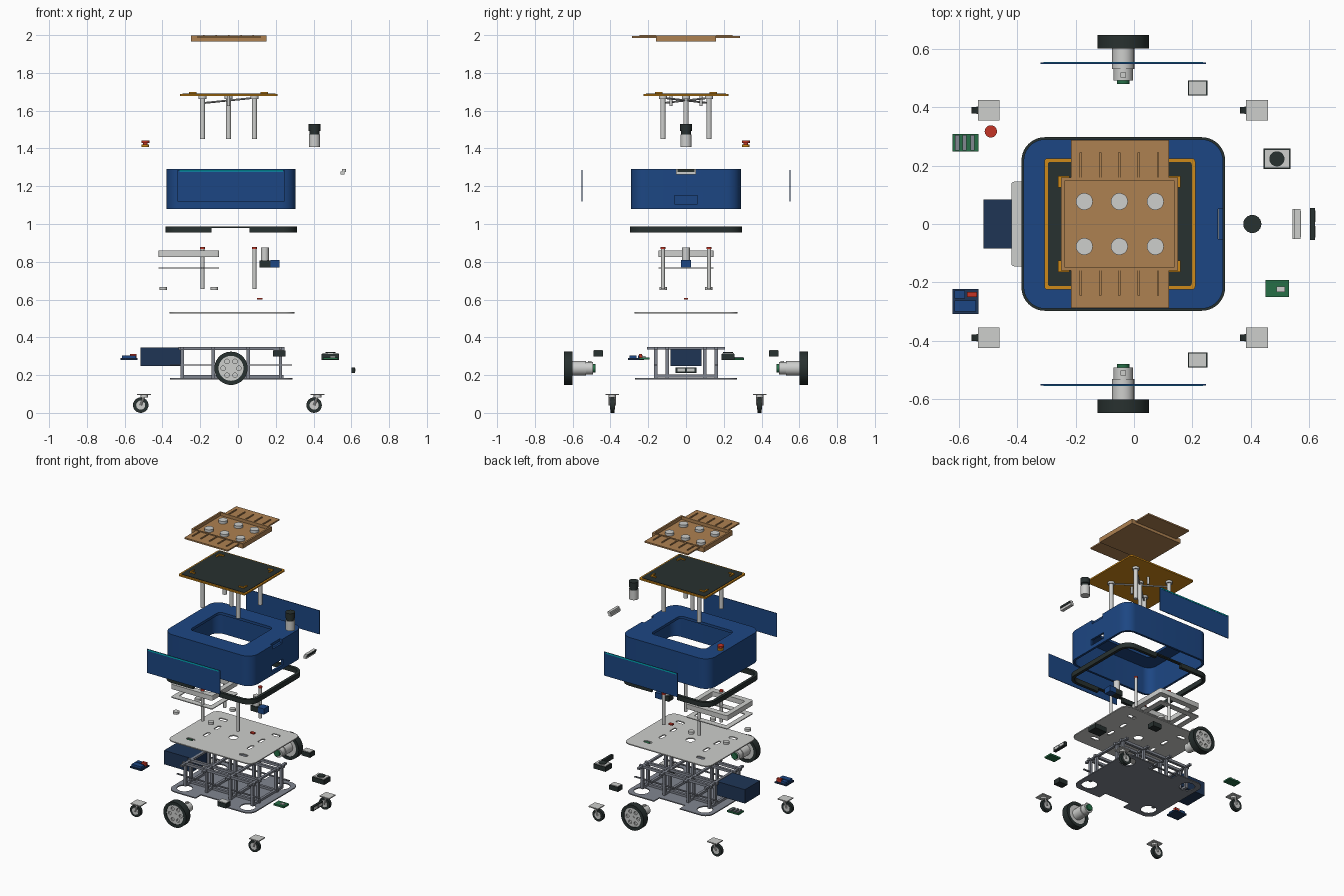
import bpy, bmesh, math
from mathutils import Matrix, Vector

if "Cube" in bpy.data.objects:
    bpy.data.objects.remove(bpy.data.objects["Cube"])


def mat(name, r, g, b):
    m = bpy.data.materials.new(name)
    m.diffuse_color = (*[(c / 255) ** 2.2 for c in (r, g, b)], 1)
    m.use_nodes = True
    m.node_tree.nodes["Principled BSDF"].inputs["Base Color"].default_value = m.diffuse_color
    return m


BLUE = mat("shell blue", 34, 72, 130)
NAVY = mat("dark navy", 36, 56, 86)
BLACK = mat("charcoal", 44, 52, 51)
LIGHT = mat("light grey", 204, 205, 203)
STEEL = mat("steel grey", 128, 133, 143)
TAN = mat("tan", 172, 128, 82)
ORANGE = mat("orange", 206, 136, 30)
RED = mat("red", 196, 56, 42)
GREEN = mat("board green", 42, 110, 72)
CYAN = mat("cyan", 0, 185, 195)


def add(name, bm, m, smooth=False):
    me = bpy.data.meshes.new(name)
    bm.to_mesh(me)
    bm.free()
    me.materials.append(m)
    ob = bpy.data.objects.new(name, me)
    bpy.context.collection.objects.link(ob)
    if smooth:
        bpy.ops.object.select_all(action='DESELECT')
        ob.select_set(True)
        bpy.context.view_layer.objects.active = ob
        bpy.ops.object.shade_smooth_by_angle(angle=math.radians(35))
    return ob


def box(name, m, x0, x1, y0, y1, z0, z1):
    bm = bmesh.new()
    bmesh.ops.create_cube(bm, size=1)
    for v in bm.verts:
        v.co = ((x0 + x1) / 2 + v.co.x * (x1 - x0), (y0 + y1) / 2 + v.co.y * (y1 - y0),
                (z0 + z1) / 2 + v.co.z * (z1 - z0))
    return add(name, bm, m)


def rod(name, m, a, b, r, seg=24):
    a, b = Vector(a), Vector(b)
    bm = bmesh.new()
    bmesh.ops.create_cone(bm, cap_ends=True, segments=seg, radius1=r, radius2=r, depth=(b - a).length)
    rot = (b - a).to_track_quat('Z', 'Y').to_matrix().to_4x4()
    bm.transform(Matrix.Translation((a + b) / 2) @ rot)
    return add(name, bm, m, True)


def rrect(x0, x1, y0, y1, r=0.0, n=8):
    if r == 0:
        return [(x0, y0), (x1, y0), (x1, y1), (x0, y1)]
    pts = []
    for k, (cx, cy) in enumerate([(x1 - r, y1 - r), (x0 + r, y1 - r), (x0 + r, y0 + r), (x1 - r, y0 + r)]):
        for i in range(n + 1):
            t = math.pi / 2 * (k + i / n)
            pts.append((cx + r * math.cos(t), cy + r * math.sin(t)))
    return pts


def circle(cx, cy, r, n=32):
    return [(cx + r * math.cos(2 * math.pi * i / n), cy + r * math.sin(2 * math.pi * i / n)) for i in range(n)]


def plate(name, m, loops, z0, z1, xf=None):
    """Flat sheet from one outline plus hole outlines."""
    cu = bpy.data.curves.new(name, 'CURVE')
    cu.dimensions, cu.fill_mode, cu.extrude = '2D', 'BOTH', (z1 - z0) / 2
    for pts in loops:
        s = cu.splines.new('POLY')
        s.points.add(len(pts) - 1)
        s.use_cyclic_u = True
        for p, (x, y) in zip(s.points, pts):
            p.co = (x, y, 0, 1)
    tmp = bpy.data.objects.new(name + "_curve", cu)
    bpy.context.collection.objects.link(tmp)
    me = bpy.data.meshes.new_from_object(tmp.evaluated_get(bpy.context.evaluated_depsgraph_get()))
    bpy.data.objects.remove(tmp)
    bm = bmesh.new()
    bm.from_mesh(me)
    bmesh.ops.remove_doubles(bm, verts=bm.verts, dist=1e-5)
    bmesh.ops.recalc_face_normals(bm, faces=bm.faces)
    bm.transform((xf or Matrix()) @ Matrix.Translation((0, 0, (z0 + z1) / 2)))
    for f in bm.faces:
        f.material_index = 0
    return add(name, bm, m, True)


def cut(ob, *b):
    c = box("cutter", BLACK, *b)
    c.hide_render = True
    mod = ob.modifiers.new("cut", 'BOOLEAN')
    mod.operation, mod.object = 'DIFFERENCE', c
    bpy.context.view_layer.objects.active = ob
    bpy.ops.object.modifier_apply(modifier=mod.name)
    bpy.data.objects.remove(c)


CX = -0.05
CORNERS = [(x, y) for x in (-0.188, 0.087) for y in (-0.122, 0.122)]

# Cargo tray with wings, ribs and pads
box("tray_floor", TAN, -0.25, 0.15, -0.16, 0.16, 1.965, 1.975)
plate("tray_rim", TAN, [rrect(-0.25, 0.15, -0.16, 0.16), rrect(-0.238, 0.138, -0.148, 0.148)], 1.975, 1.997)
for s in (-1, 1):
    ya, yb = sorted((s * 0.16, s * 0.287))
    box("tray_wing", TAN, -0.215, 0.12, ya, yb, 1.984, 1.994)
    for i in range(5):
        x = -0.182 + i * 0.066
        ya, yb = sorted((s * 0.16, s * 0.245))
        box("wing_rib", TAN, x - 0.004, x + 0.004, ya, yb, 1.994, 2.0)
    for x in (-0.17, CX, 0.073):
        rod("tray_pad", LIGHT, (x, s * 0.077, 1.975), (x, s * 0.077, 1.993), 0.029)

# Top deck on posts with cross braces
plate("deck", ORANGE, [rrect(-0.307, 0.21, -0.225, 0.225, 0.012, 3)], 1.677, 1.687)
plate("deck_mat", BLACK, [rrect(-0.295, 0.198, -0.213, 0.213, 0.01, 3)], 1.687, 1.690)
for sx in (-1, 1):
    for sy in (-1, 1):
        xo, yo = CX + sx * 0.21, sy * 0.165
        box("corner_guide", ORANGE, *sorted((xo, xo - sx * 0.04)), *sorted((yo, yo - sy * 0.01)), 1.69, 1.698)
        box("corner_guide", ORANGE, *sorted((xo, xo - sx * 0.01)), *sorted((yo, yo - sy * 0.04)), 1.69, 1.698)
for x, y in CORNERS + [(CX, 0)]:
    rod("deck_post", LIGHT, (x, y, 1.45), (x, y, 1.677), 0.014)
    rod("post_collar", LIGHT, (x, y, 1.662), (x, y, 1.677), 0.022)
for s in (-1, 1):
    rod("deck_brace", LIGHT, (-0.188, -0.122 * s, 1.64), (0.087, 0.122 * s, 1.668), 0.005, 8)
    rod("deck_clip", LIGHT, (CX, s * 0.08, 1.625), (CX, s * 0.08, 1.677), 0.008, 12)

# Scanner and stop button
rod("scanner_base", LIGHT, (0.405, 0, 1.408), (0.405, 0, 1.475), 0.03)
rod("scanner_neck", BLACK, (0.405, 0, 1.475), (0.405, 0, 1.495), 0.026)
rod("scanner_head", BLACK, (0.405, 0, 1.492), (0.405, 0, 1.53), 0.031)
rod("button_base", ORANGE, (-0.49, 0.317, 1.408), (-0.49, 0.317, 1.422), 0.02)
rod("button_stem", RED, (-0.49, 0.317, 1.422), (-0.49, 0.317, 1.43), 0.012)
rod("button_cap", RED, (-0.49, 0.317, 1.428), (-0.49, 0.317, 1.441), 0.021)

# Body shell: wall and roof
outer = rrect(-0.378, 0.305, -0.29, 0.29, 0.075, 10)
wall = plate("shell_wall", BLUE, [outer, rrect(-0.363, 0.29, -0.275, 0.275, 0.06, 10)], 1.08, 1.272)
cut(wall, 0.25, 0.35, -0.06, 0.06, 1.107, 1.15)
cut(wall, 0.287, 0.35, -0.052, 0.052, 1.262, 1.3)
roof = plate("shell_roof", BLUE, [outer, rrect(-0.26, 0.16, -0.165, 0.165, 0.03, 5)], 1.272, 1.29)
cut(roof, 0.287, 0.35, -0.052, 0.052, 1.262, 1.3)

# Side panels with light strips
for s in (-1, 1):
    box("side_panel", BLUE, -0.32, 0.247, s * 0.55 - 0.002, s * 0.55 + 0.002, 1.12, 1.287)
    box("light_strip", CYAN, -0.31, 0.237, s * 0.552 - 0.002, s * 0.552 + 0.002, 1.277, 1.285)

# Rear handle
box("handle", LIGHT, 0.543, 0.565, -0.052, 0.052, 1.262, 1.278)
box("handle_top", LIGHT, 0.55, 0.57, -0.052, 0.052, 1.278, 1.292)
box("handle_face", BLACK, 0.57, 0.572, -0.045, 0.045, 1.276, 1.29)

# Bumper ring, thinned above the wheels
bumper = plate("bumper", BLACK, [rrect(-0.385, 0.312, -0.297, 0.297, 0.08, 10),
                                 rrect(-0.365, 0.292, -0.277, 0.277, 0.062, 10)], 0.955, 0.988)
cut(bumper, -0.14, 0.06, -0.4, 0.4, 0.9, 0.98)

# Battery bay frames, feet and tie rods
bay = [rrect(-0.42, -0.1, -0.145, 0.145, 0.01, 3), rrect(-0.385, -0.135, -0.105, 0.105, 0.01, 3)]
plate("bay_frame", LIGHT, bay, 0.826, 0.86)
plate("bay_gasket", LIGHT, bay, 0.764, 0.77)
for x in (-0.395, -0.125):
    for y in (-0.12, 0.12):
        rod("bay_foot", LIGHT, (x, y, 0.65), (x, y, 0.667), 0.02)
for x, y in CORNERS:
    rod("tie_rod", LIGHT, (x, y, 0.655), (x, y, 0.87), 0.01, 16)
    rod("rod_cap", RED, (x, y, 0.868), (x, y, 0.878), 0.013, 16)

# Lift motor and limit switch
rod("lift_motor", LIGHT, (0.142, 0, 0.805), (0.142, 0, 0.876), 0.021)
box("lift_gearbox", BLACK, 0.115, 0.172, -0.025, 0.025, 0.77, 0.807)
box("lift_driver", BLUE, 0.172, 0.22, -0.027, 0.027, 0.77, 0.81)
box("limit_switch", RED, 0.1, 0.13, -0.01, 0.01, 0.6, 0.609)

# Mid deck with cable slots
slots = [rrect(x - 0.03, x + 0.03, y - 0.014, y + 0.014, 0.013, 5) for x in (-0.24, 0.17) for y in (-0.18, 0.18)]
slots += [rrect(x - 0.012, x + 0.012, y - 0.03, y + 0.03, 0.011, 5) for x in (-0.2, 0.14) for y in (-0.06, 0.06)]
plate("mid_deck", LIGHT, [rrect(-0.363, 0.298, -0.272, 0.272, 0.05), circle(-0.035, 0, 0.03)] + slots, 0.527, 0.534)

# Base plate with wheel notches and caster openings
base = plate("base_plate", STEEL, [rrect(-0.36, 0.288, -0.27, 0.27, 0.06)] +
             [circle(x, y, 0.05) for x in (-0.28, 0.21) for y in (-0.19, 0.19)], 0.178, 0.185)
for s in (-1, 1):
    cut(base, -0.14, 0.06, *sorted((s * 0.21, s * 0.4)), 0.1, 0.3)

# Chassis frame of bar stock
for s in (-1, 1):
    for y in (0.1, 0.16):
        box("long_rail", STEEL, -0.315, 0.245, s * y - 0.009, s * y + 0.009, 0.332, 0.35)
    box("lower_rail", STEEL, -0.3, 0.24, s * 0.1 - 0.009, s * 0.1 + 0.009, 0.185, 0.2)
    box("mid_rail", STEEL, -0.36, 0.285, s * 0.16 - 0.006, s * 0.16 + 0.006, 0.25, 0.256)
    for x in (-0.295, -0.13, 0.055, 0.225):
        for y in (0.1, 0.16):
            box("frame_post", STEEL, x - 0.009, x + 0.009, s * y - 0.009, s * y + 0.009, 0.185, 0.332)
for x in (-0.295, -0.13, 0.055, 0.225):
    box("cross_rail", STEEL, x - 0.009, x + 0.009, -0.207, 0.207, 0.335, 0.348)
    box("lower_cross_rail", STEEL, x - 0.009, x + 0.009, -0.16, 0.16, 0.187, 0.202)

# Battery
box("battery", NAVY, -0.515, -0.3, -0.083, 0.083, 0.248, 0.345)

# Drive wheels and motors
WX, WZ = -0.037, 0.236
for s in (-1, 1):
    xf = Matrix.Translation((WX, 0, WZ)) @ Matrix.Rotation(-s * math.pi / 2, 4, 'X')
    plate("tyre", BLACK, [circle(0, 0, 0.088, 48), circle(0, 0, 0.066, 48)], 0.6, 0.647, xf)
    holes = [circle(0.042 * math.cos(i * math.pi / 3), 0.042 * math.sin(i * math.pi / 3), 0.012, 16) for i in range(6)]
    plate("hub_face", LIGHT, [circle(0, 0, 0.066, 48)] + holes, 0.632, 0.642, xf)
    rod("hub", LIGHT, (WX, s * 0.605, WZ), (WX, s * 0.63, WZ), 0.066, 48)
    rod("hub_nut", LIGHT, (WX, s * 0.64, WZ), (WX, s * 0.646, WZ), 0.012, 12)
    rod("gearbox", LIGHT, (WX, s * 0.53, WZ), (WX, s * 0.605, WZ), 0.038)
    rod("drive_motor", LIGHT, (WX, s * 0.492, WZ), (WX, s * 0.59, WZ), 0.033)
    rod("encoder", GREEN, (WX, s * 0.48, WZ), (WX, s * 0.492, WZ), 0.022)
    box("motor_terminal", LIGHT, WX - 0.009, WX + 0.009, s * 0.51 - 0.009, s * 0.51 + 0.009, 0.265, 0.276)

# Swivel casters
for x in (-0.497, 0.421):
    for y in (-0.39, 0.39):
        box("caster_plate", LIGHT, x - 0.037, x + 0.037, y - 0.035, y + 0.035, 0.094, 0.101)
        rod("caster_swivel", LIGHT, (x, y, 0.082), (x, y, 0.095), 0.02)
        rod("caster_wheel", BLACK, (x - 0.018, y - 0.011, 0.041), (x - 0.018, y + 0.011, 0.041), 0.041)
        rod("caster_hub", LIGHT, (x - 0.018, y - 0.013, 0.041), (x - 0.018, y + 0.013, 0.041), 0.024)
        for s in (-1, 1):
            rod("caster_fork", LIGHT, (x - 0.018, y + s * 0.014, 0.04), (x, y + s * 0.014, 0.088), 0.006, 8)

# Loose electronics
box("driver_board", NAVY, -0.622, -0.532, -0.308, -0.222, 0.28, 0.29)
box("driver_relay", BLUE, -0.615, -0.578, -0.255, -0.228, 0.29, 0.305)
box("driver_block", BLUE, -0.615, -0.54, -0.3, -0.262, 0.29, 0.305)
box("driver_terminal", RED, -0.572, -0.538, -0.25, -0.232, 0.29, 0.312)
box("power_board", GREEN, -0.622, -0.532, 0.248, 0.308, 0.28, 0.29)
for x in (-0.605, -0.58, -0.553):
    box("power_strip", STEEL, x - 0.007, x + 0.007, 0.252, 0.304, 0.29, 0.297)
box("fan_housing", BLACK, 0.443, 0.536, 0.188, 0.258, 0.28, 0.313)
box("fan_cover", LIGHT, 0.448, 0.531, 0.193, 0.253, 0.313, 0.318)
rod("fan_rotor", BLACK, (0.489, 0.223, 0.316), (0.489, 0.223, 0.322), 0.026)
box("sensor_board", GREEN, 0.45, 0.53, -0.25, -0.192, 0.282, 0.294)
box("sensor_chip", LIGHT, 0.487, 0.516, -0.232, -0.214, 0.294, 0.3)
for s in (-1, 1):
    box("side_sensor", BLACK, 0.184, 0.251, s * 0.465 - 0.026, s * 0.465 + 0.026, 0.298, 0.33)
    box("side_sensor_lid", LIGHT, 0.188, 0.247, s * 0.465 - 0.022, s * 0.465 + 0.022, 0.33, 0.334)
    box("front_sensor_eye", LIGHT, 0.619, 0.622, s * 0.026 - 0.02, s * 0.026 + 0.02, 0.218, 0.234)
box("front_sensor", BLACK, 0.602, 0.62, -0.055, 0.055, 0.21, 0.24)
